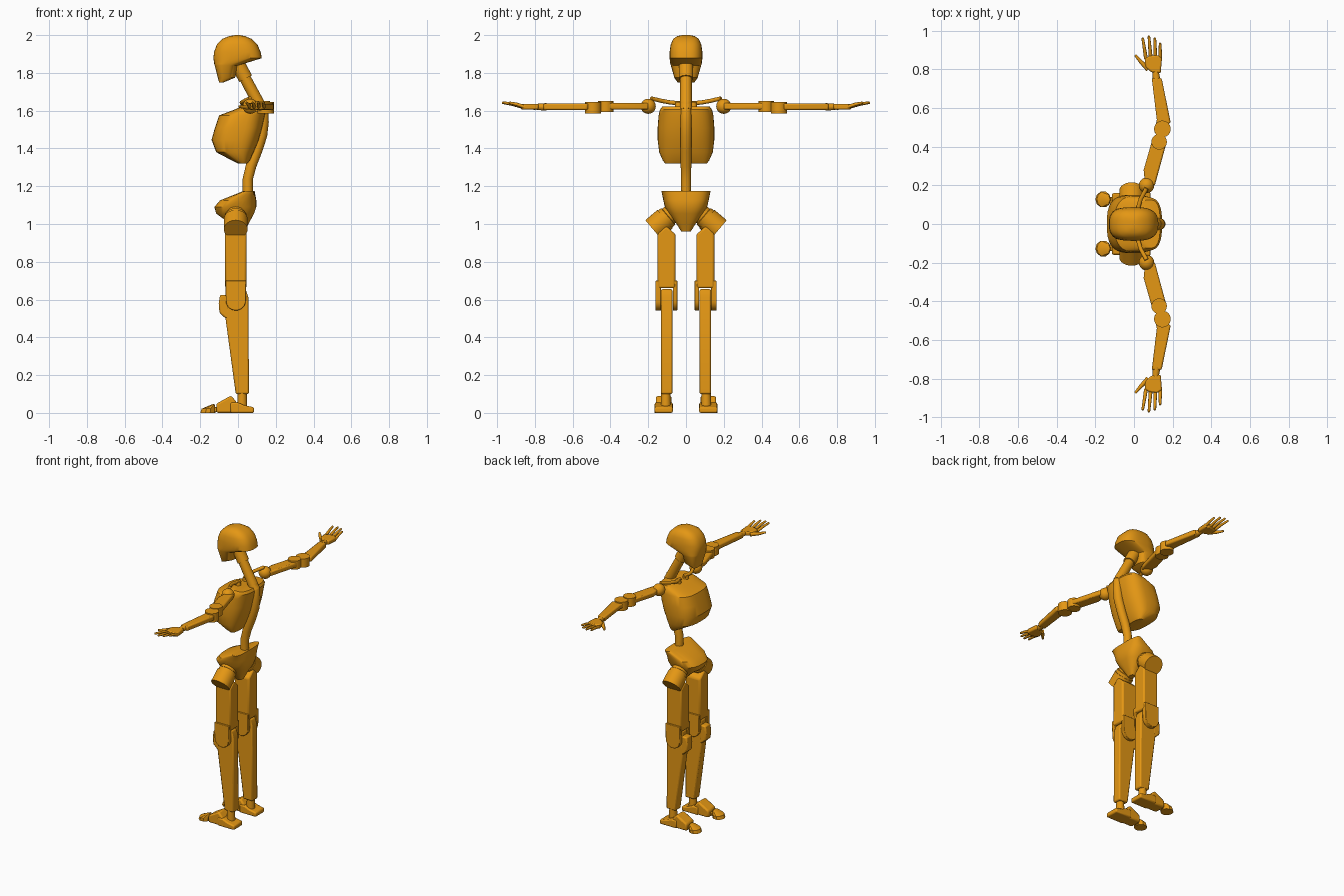
import bpy, bmesh, math
from mathutils import Vector

if "Cube" in bpy.data.objects:
    bpy.data.objects.remove(bpy.data.objects["Cube"])

mat = bpy.data.materials.new("amber orange")
mat.use_nodes = True
COLOR = (0.78, 0.31, 0.007, 1)
mat.diffuse_color = COLOR
mat.node_tree.nodes["Principled BSDF"].inputs["Base Color"].default_value = COLOR


def finish(name, bm, mirror=False, bevel=0, angle=35):
    bmesh.ops.recalc_face_normals(bm, faces=bm.faces)
    me = bpy.data.meshes.new(name)
    bm.to_mesh(me)
    bm.free()
    me.materials.append(mat)
    ob = bpy.data.objects.new(name, me)
    bpy.context.collection.objects.link(ob)
    bpy.ops.object.select_all(action='DESELECT')
    ob.select_set(True)
    bpy.context.view_layer.objects.active = ob
    bpy.ops.object.shade_smooth_by_angle(angle=math.radians(angle))
    if bevel:
        b = ob.modifiers.new("bevel", 'BEVEL')
        b.width, b.segments, b.limit_method = bevel, 2, 'ANGLE'
    if mirror:
        m = ob.modifiers.new("mirror", 'MIRROR')
        m.use_axis = (False, True, False)
    return ob


def skin(bm, rings):
    """Join equal-length vertex rings and cap both ends."""
    for a, b in zip(rings, rings[1:]):
        for i in range(len(a)):
            j = (i + 1) % len(a)
            bm.faces.new((a[i], a[j], b[j], b[i]))
    bm.faces.new(rings[0])
    bm.faces.new(rings[-1])


def loft(name, levels, power, n=40, y=0, mirror=False, angle=35):
    """Stack rounded-rectangle rings given as (z, x min, x max, half width)."""
    bm = bmesh.new()
    rings = []
    for z, x0, x1, w in levels:
        ring = []
        for i in range(n):
            t = math.tau * i / n
            c, s = math.cos(t), math.sin(t)
            px = math.copysign(abs(c) ** (2 / power), c)
            py = math.copysign(abs(s) ** (2 / power), s)
            ring.append(bm.verts.new(((x0 + x1) / 2 + px * (x1 - x0) / 2, y + py * w, z)))
        rings.append(ring)
    skin(bm, rings)
    return finish(name, bm, mirror, angle=angle)


def prism(name, pts, axis, lo, hi, bevel=0.006):
    """Extrude a 2D outline along an axis; mirrored to both sides."""
    bm = bmesh.new()
    place = {'x': lambda a, b, h: (h, a, b), 'y': lambda a, b, h: (a, h, b),
             'z': lambda a, b, h: (a, b, h)}[axis]
    skin(bm, [[bm.verts.new(place(a, b, h)) for a, b in pts] for h in (lo, hi)])
    return finish(name, bm, True, bevel)


def rod(name, path, radii, mirror=True, n=20):
    """Round tube through points, with a radius at each one."""
    path = [Vector(p) for p in path]
    bm = bmesh.new()
    rings = []
    for i, p in enumerate(path):
        d = (path[min(i + 1, len(path) - 1)] - path[max(i - 1, 0)]).normalized()
        u = d.cross(Vector((0, 1, 0)) if abs(d.y) < 0.8 else Vector((0, 0, 1))).normalized()
        v = d.cross(u)
        rings.append([bm.verts.new(p + radii[i] * (u * math.cos(t) + v * math.sin(t)))
                      for t in (math.tau * k / n for k in range(n))])
    skin(bm, rings)
    return finish(name, bm, mirror, angle=40)


def ball(name, loc, r):
    bm = bmesh.new()
    bmesh.ops.create_uvsphere(bm, u_segments=20, v_segments=12, radius=r)
    bmesh.ops.translate(bm, verts=bm.verts, vec=loc)
    return finish(name, bm, True)


# Head, neck and spine
loft("head", [(1.75, -.10, -.075, .045), (1.775, -.107, -.015, .062),
              (1.838, -.123, -.002, .08), (1.848, -.126, .03, .083),
              (1.878, -.13, .126, .087), (1.91, -.127, .12, .087),
              (1.95, -.112, .103, .081), (1.98, -.083, .072, .068),
              (1.995, -.045, .036, .045), (2.0, -.015, .01, .02)], 2.8)
rod("neck", [(.13, 0, 1.60), (.012, 0, 1.82)], [.032, .03], False)
rod("neck_collar", [(.04, 0, 1.77), (.0, 0, 1.845)], [.038, .038], False)
rod("spine", [(.052, 0, 1.14), (.052, 0, 1.24), (.07, 0, 1.31), (.10, 0, 1.39),
              (.125, 0, 1.47), (.133, 0, 1.54), (.13, 0, 1.6), (.115, 0, 1.64)],
    [.027, .027, .028, .029, .03, .03, .03, .028], False)

# Torso shells
loft("chest", [(1.32, .0, .05, .11), (1.335, -.03, .062, .122), (1.38, -.115, .083, .142),
               (1.445, -.14, .11, .15), (1.51, -.122, .128, .15), (1.575, -.10, .142, .145),
               (1.605, -.02, .145, .138), (1.622, .02, .135, .125)], 2.9)
loft("pelvis", [(.96, .0, .035, .025), (1.0, -.04, .055, .05), (1.055, -.115, .085, .093),
                (1.09, -.125, .097, .112), (1.125, -.095, .097, .12),
                (1.175, .03, .088, .13)], 2.9)

# Hips: angled drums with collars
def hip_point(t):
    return (-.012, .175 - .76 * t, .972 + .64 * t)

rod("hip_drum", [hip_point(t) for t in (0, .085)], [.063, .063], n=32)
rod("hip_collar", [hip_point(t) for t in (.08, .083, .105, .108)],
    [.053, .058, .058, .053], n=32)
rod("hip_socket", [hip_point(t) for t in (.1, .15)], [.052, .05], n=32)

# Legs
prism("thigh", [(.055, .66), (.15, .66), (.15, .95), (.105, .99), (.055, .945)],
      'x', -.068, .045, .01)
arc = [(-.0115 + .053 * math.cos(a), .595 + .053 * math.sin(a))
       for a in (math.pi + math.pi * k / 12 for k in range(13))]
fork = [(-.066, .7)] + arc + [(.043, .7)]
prism("knee_plate_outer", fork, 'y', .132, .162, .003)
prism("knee_plate_inner", fork, 'y', .046, .07, .003)
prism("shin", [(-.06, .655), (-.066, .5), (-.012, .1), (.058, .1), (.055, .61), (.04, .655)],
      'y', .072, .132, .008)
prism("kneecap", [(-.05, .625), (-.095, .625), (-.102, .58), (-.098, .53), (-.066, .5),
                  (-.05, .5)], 'y', .072, .132, .008)

# Feet
rod("ankle", [(.022, .107, .03), (.022, .107, .11)], [.027, .024])
prism("heel", [(-.04, .0), (.085, .0), (.085, .03), (.035, .04), (-.0, .055), (-.04, .055)],
      'y', .07, .166, .008)
prism("instep", [(-.115, .0), (.0, .0), (-.005, .055), (-.037, .092), (-.115, .048)],
      'y', .076, .16, .01)
prism("toe_link", [(-.14, .005), (-.1, .005), (-.1, .03), (-.14, .03)], 'y', .105, .14, .004)
loft("toe", [(0, -.2, -.12, .042), (.022, -.192, -.12, .042), (.04, -.15, -.122, .028),
             (.046, -.135, -.125, .014)], 2, n=10, y=.127, mirror=True, angle=25)

# Shoulders
ball("shoulder_ball", (.065, .2, 1.623), .04)
rod("clavicle", [(.03, .02, 1.638), (.02, .08, 1.643), (.035, .13, 1.652), (.065, .185, 1.665)],
    [.011, .011, .011, .011])
rod("clavicle_base", [(.03, .04, 1.61), (.03, .04, 1.645)], [.02, .016])

# Arms
prism("upper_arm", [(.07, .19), (.108, .2), (.168, .42), (.158, .455), (.1, .455), (.09, .42),
                    (.05, .28), (.055, .23)], 'z', 1.606, 1.64, .008)
rod("elbow_lower", [(.13, .425, 1.592), (.13, .425, 1.65)], [.04, .04], n=28)
rod("elbow_upper", [(.147, .492, 1.586), (.147, .492, 1.646)], [.043, .043], n=28)
prism("forearm", [(.105, .47), (.19, .525), (.143, .755), (.092, .755), (.118, .54)],
      'z', 1.604, 1.638, .008)

# Hands
rod("wrist", [(.117, .74, 1.62), (.112, .79, 1.62)], [.02, .016])
prism("palm", [(.09, .785), (.138, .78), (.145, .86), (.12, .875), (.08, .87), (.055, .855),
               (.06, .81)], 'z', 1.606, 1.636, .008)
fingers = {"index": (.062, .855, .045, .965), "middle": (.086, .865, .077, .975),
           "ring": (.11, .865, .108, .965), "little": (.136, .855, .135, .938)}
for label, (x0, y0, x1, y1) in fingers.items():
    xm, ym = (x0 + x1) / 2, (y0 + y1) / 2
    rod(label + "_finger", [(x0, y0, 1.62), (xm, ym, 1.634), (x1, y1 - .004, 1.642),
                            (x1, y1, 1.642)], [.01, .0085, .0065, .003], n=12)
rod("thumb", [(.075, .8, 1.618), (.035, .84, 1.618), (.006, .874, 1.622)],
    [.014, .01, .006], n=12)
